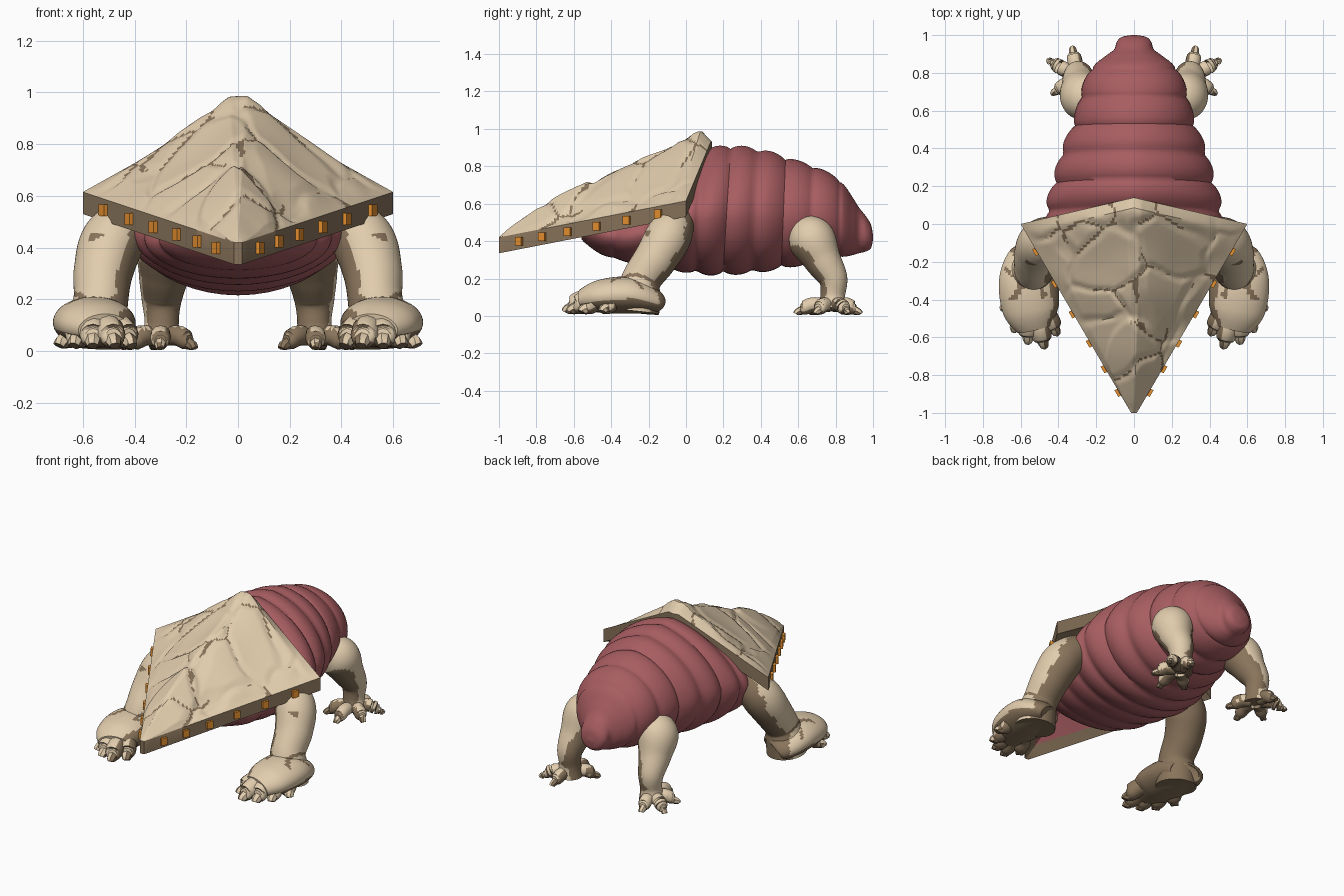
import bpy, bmesh, math
from mathutils import Vector, noise

if "Cube" in bpy.data.objects:
    bpy.data.objects.remove(bpy.data.objects["Cube"])


def material(name, rgb):
    m = bpy.data.materials.new(name)
    m.use_nodes = True
    m.diffuse_color = (*rgb, 1)
    m.node_tree.nodes["Principled BSDF"].inputs["Base Color"].default_value = (*rgb, 1)
    return m


CREAM = material("cream hide", (0.76, 0.61, 0.42))
BROWN = material("brown hide", (0.25, 0.175, 0.105))
PINK = material("dusky pink skin", (0.39, 0.11, 0.12))
ORANGE = material("orange stud", (0.82, 0.29, 0.03))


def finish(name, bm, mats, rule=None, angle=40):
    bmesh.ops.remove_doubles(bm, verts=bm.verts, dist=0.0005)
    bmesh.ops.recalc_face_normals(bm, faces=bm.faces)
    bm.normal_update()
    if rule:
        for f in bm.faces:
            f.material_index = int(rule(f))
    me = bpy.data.meshes.new(name)
    bm.to_mesh(me)
    bm.free()
    ob = bpy.data.objects.new(name, me)
    bpy.context.collection.objects.link(ob)
    for m in mats:
        me.materials.append(m)
    bpy.ops.object.select_all(action="DESELECT")
    ob.select_set(True)
    bpy.context.view_layer.objects.active = ob
    bpy.ops.object.shade_smooth_by_angle(angle=math.radians(angle))


def spline(rows, steps):
    """Catmull-Rom through rows of any width."""
    out = []
    for i in range(len(rows) - 1):
        a, b, c, d = (rows[max(0, min(len(rows) - 1, i + k))] for k in (-1, 0, 1, 2))
        for j in range(steps):
            t = j / steps
            out.append([q + 0.5 * t * (r - p + t * (2 * p - 5 * q + 4 * r - s + t * (3 * (q - r) + s - p)))
                        for p, q, r, s in zip(a, b, c, d)])
    return out + [list(rows[-1])]


def loft(bm, rings):
    loops = [[bm.verts.new(p) for p in ring] for ring in rings]
    n = len(loops[0])
    for a, b in zip(loops, loops[1:]):
        for i in range(n):
            bm.faces.new((a[i], a[(i + 1) % n], b[(i + 1) % n], b[i]))
    bm.faces.new(loops[0][::-1])
    bm.faces.new(loops[-1])


def tube(bm, rows, side=1, steps=6, sides=18):
    """Rounded limb through (x, y, z, width, height) rows, kept above the ground."""
    pts = spline([r if len(r) == 5 else (*r, r[3]) for r in rows], steps)
    rings = []
    for i, p in enumerate(pts):
        tan = (Vector(pts[min(i + 1, len(pts) - 1)][:3]) - Vector(pts[max(i - 1, 0)][:3])).normalized()
        ref = Vector((1, 0, 0)) if abs(tan.x) < 0.8 else Vector((0, 1, 0))
        u = (ref - tan * ref.dot(tan)).normalized()
        v = tan.cross(u)
        ring = []
        for k in range(sides):
            a = math.tau * k / sides
            q = Vector(p[:3]) + u * math.cos(a) * p[3] + v * math.sin(a) * p[4]
            ring.append((q.x * side, q.y, max(q.z, 0.005)))
        rings.append(ring)
    loft(bm, rings)


# Ringed body: y, half width, top, bottom
body = [(-0.56, 0.16, 0.5, 0.41), (-0.52, 0.23, 0.53, 0.37), (-0.43, 0.3, 0.55, 0.32),
        (-0.3, 0.355, 0.58, 0.285), (-0.1, 0.43, 0.73, 0.25), (0.05, 0.475, 0.87, 0.225),
        (0.2, 0.443, 0.915, 0.215), (0.4, 0.385, 0.89, 0.23), (0.55, 0.325, 0.845, 0.255),
        (0.7, 0.285, 0.795, 0.28), (0.82, 0.235, 0.73, 0.305), (0.89, 0.15, 0.635, 0.325),
        (0.925, 0.105, 0.58, 0.335), (0.965, 0.092, 0.53, 0.345), (0.99, 0.065, 0.485, 0.365),
        (1.0, 0.015, 0.43, 0.41)]
rings = []
for y, w, top, bot in spline(body, 10):
    fold = abs(math.sin(math.pi * (y - 0.07) / 0.15)) ** 0.6
    k = 1 - 0.075 * (1 - fold) * (1 if y < 0.9 else 0.2)
    mid, h = (top + bot) / 2, (top - bot) / 2
    ring = []
    for i in range(48):
        a = math.tau * i / 48
        lean = 0.02 * math.sin(a) * max(0, 1 - abs(y - 0.2) / 0.7)
        slim = k
        if math.sin(a) > 0:
            slim *= 1 - 0.1 * abs(math.sin(2 * a)) * max(0, 1 - abs(y - 0.1) / 0.7)
        ring.append((w * slim * math.cos(a), y + lean, mid + h * slim * math.sin(a)))
    rings.append(ring)
bm = bmesh.new()
loft(bm, rings)
finish("ringed_body", bm, [PINK], angle=60)

# Rocky head shield: s runs from the snout tip to the back, t runs across
NS, NT = 84, 96


def half_width(s):
    return 0.015 + 0.585 * s


def crack(x, y):
    p = Vector((x * 3 + 0.3, y * 3.2, 1.7)) + noise.noise_vector(Vector((x, y, 0)) * 7) * 0.12
    d = noise.voronoi(p)[0]
    return min(1, (d[1] - d[0]) / 0.13)


def shield_point(i, j, drop):
    s, t = i / NS, 2 * j / NT - 1
    a = abs(t)
    x, y = half_width(s) * t, -1 + s * (1 + 0.14 * (1 - a))
    rim = 0.42 + 0.195 * s
    ridge = 0.42 + 0.56 * min(1, s / 0.95) ** 0.86 - max(0, s - 0.95)
    z = rim + (ridge - rim) * (1 - max(0, a - 0.06) / 0.94)
    if not drop:
        edge = min(1, 7 * (1 - a), 12 * (1 - s), 6 * s)
        snout = 1 - (x / 0.16) ** 2 - ((y + 0.74) / 0.25) ** 2
        z += edge * (0.014 * crack(x, y) - 0.008 + 0.022 * noise.noise(Vector((x * 4, y * 4, 3))))
        z += edge * 0.018 * max(0, min(1, snout * 4))
    return (x, y, z - drop)


bm = bmesh.new()
sheets = [[[bm.verts.new(shield_point(i, j, d)) for j in range(NT + 1)] for i in range(NS + 1)]
          for d in (0, 0.085)]
for g in sheets:
    for i in range(NS):
        for j in range(NT):
            bm.faces.new((g[i][j], g[i + 1][j], g[i + 1][j + 1], g[i][j + 1]))
up, low = sheets
outline = [(i, 0) for i in range(NS)] + [(NS, j) for j in range(NT)]
outline += [(i, NT) for i in range(NS, 0, -1)] + [(0, j) for j in range(NT, -1, -1)]
for (a, b), (c, d) in zip(outline, outline[1:]):
    bm.faces.new((up[a][b], up[c][d], low[c][d], low[a][b]))


def shield_rule(f):
    c = f.calc_center_median()
    if f.normal.z < -0.2 and c.y < -0.2 and abs(c.x) < half_width(1 + c.y) - 0.06:
        return 2
    seam = crack(c.x, c.y) < 0.17 and noise.noise(c * 3) > 0.08
    return f.normal.z < 0.2 or seam


finish("head_shield", bm, [CREAM, BROWN, PINK], shield_rule, 35)

# Studs along both front edges of the shield
bm = bmesh.new()
for side in (-1, 1):
    for y in (-0.89, -0.765, -0.63, -0.475, -0.315, -0.145):
        s = 1 + y
        out = Vector((side * 0.86, -0.51, 0))
        along = Vector((side * 0.51, 0.86, 0))
        c = Vector((side * half_width(s), y, 0.378 + 0.195 * s))
        for v in bmesh.ops.create_cube(bm, size=1)["verts"]:
            p = v.co.copy()
            v.co = c + along * p.x * 0.04 + out * p.y * 0.032 + Vector((0, 0, p.z * 0.046))
finish("shield_studs", bm, [ORANGE])

# Legs, feet, toes and claws
front_leg = [(0.38, -0.04, 0.53, 0.09), (0.48, -0.09, 0.43, 0.122), (0.52, -0.16, 0.31, 0.115),
             (0.53, -0.235, 0.2, 0.106), (0.545, -0.255, 0.11, 0.118), (0.55, -0.265, 0.02, 0.122)]
front_pad = [(0.545, -0.15, 0.065, 0.07, 0.045), (0.555, -0.18, 0.08, 0.12, 0.07),
             (0.56, -0.3, 0.11, 0.155, 0.098), (0.545, -0.45, 0.105, 0.15, 0.09),
             (0.52, -0.55, 0.085, 0.1, 0.06)]
front_toes = [(0.43, -0.54), (0.485, -0.605), (0.56, -0.58), (0.62, -0.52), (0.66, -0.42)]
hind_leg = [(0.2, 0.62, 0.47, 0.08), (0.262, 0.67, 0.41, 0.125), (0.285, 0.73, 0.3, 0.1),
            (0.295, 0.785, 0.2, 0.078), (0.295, 0.785, 0.11, 0.066), (0.3, 0.78, 0.04, 0.08)]
hind_toes = [(0.415, 0.845), (0.318, 0.89), (0.395, 0.715), (0.3, 0.63), (0.2, 0.695)]


def toes(bm, tips, centre, start, radius, height, side):
    for x, y in tips:
        tip = Vector((x, y, radius * 1.05))
        base = tip.lerp(Vector((*centre, height)), start)
        d = Vector((x - centre[0], y - centre[1], 0)).normalized()
        mid = base.lerp(tip, 0.6) + Vector((0, 0, 0.012))
        tube(bm, [(*base, radius * 0.9), (*mid, radius), (*tip, radius * 0.92),
                  (*(tip + d * 0.02), radius * 0.55)], side, 5, 12)
        nail = tip + d * 0.01 - Vector((0, 0, radius * 0.3))
        tube(bm, [(*nail, radius * 0.6), (*(nail + d * 0.024 - Vector((0, 0, 0.01))), radius * 0.5),
                  (*(nail + d * 0.032 - Vector((0, 0, 0.02))), radius * 0.4)], side, 2, 7)


def front_rule(c, facing, n):
    ankle = abs(c.z - 0.2 - 0.06 * n) < 0.01 and c.y > -0.4
    return facing.y > 0.65 + 0.4 * n or ankle


def hind_rule(c, facing, n):
    return c.z < 0.3 and facing.y < -0.5 + 0.6 * n


def hide_rule(side, extra):
    """Brown on soles, inner sides and a few patches, plus a rule of each leg's own."""
    def rule(f):
        c = f.calc_center_median()
        c.x *= side
        n = noise.noise(c * 6)
        facing = f.normal
        return (facing.z < -0.3 + 0.4 * n or facing.x * side < -0.6 + 0.5 * n
                or n > 0.36 or extra(c, facing, n))
    return rule


for side, label in ((1, "left"), (-1, "right")):
    bm = bmesh.new()
    tube(bm, front_leg, side, 14, 48)
    tube(bm, front_pad, side, 14, 48)
    toes(bm, front_toes, (0.55, -0.33), 0.5, 0.055, 0.125, side)
    finish(label + "_front_leg", bm, [CREAM, BROWN], hide_rule(side, front_rule))

    bm = bmesh.new()
    tube(bm, hind_leg, side, 14, 48)
    toes(bm, hind_toes, (0.297, 0.778), 0.8, 0.04, 0.06, side)
    finish(label + "_hind_leg", bm, [CREAM, BROWN], hide_rule(side, hind_rule))
